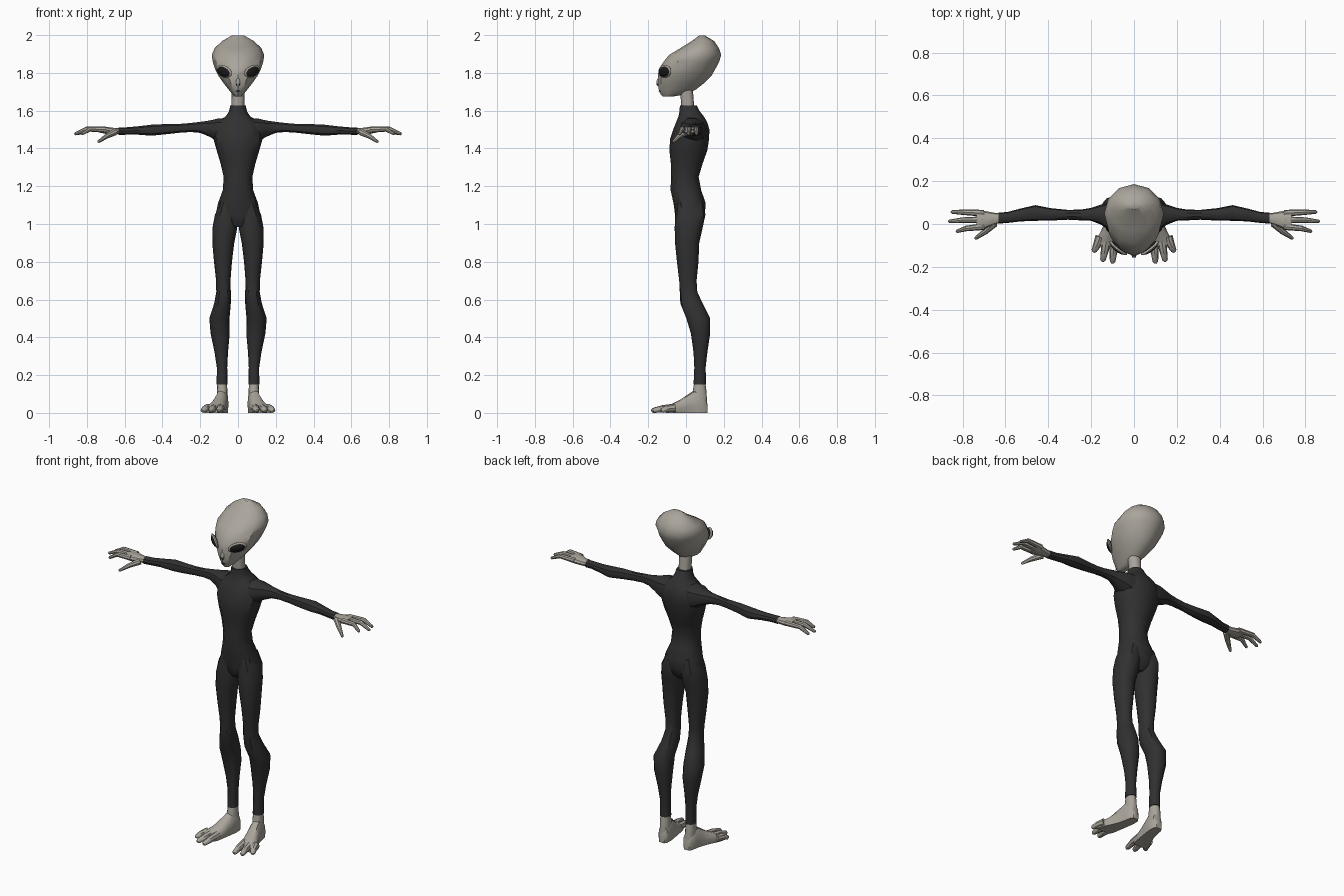
import bpy, bmesh, math
from mathutils import Vector, Matrix

cube = bpy.data.objects.get("Cube")
if cube:
    bpy.data.objects.remove(cube, do_unlink=True)


def material(name, colour):
    m = bpy.data.materials.new(name)
    m.use_nodes = True
    m.diffuse_color = (*colour, 1)
    bsdf = next(n for n in m.node_tree.nodes if n.type == 'BSDF_PRINCIPLED')
    bsdf.inputs["Base Color"].default_value = (*colour, 1)
    bsdf.inputs["Roughness"].default_value = 0.7
    return m


SKIN = material("grey_skin", (0.40, 0.375, 0.33))
SUIT = material("dark_suit", (0.03, 0.03, 0.031))
EYE = material("black_eye", (0.012, 0.011, 0.011))
made = []


def finish(bm, name, mat):
    bmesh.ops.recalc_face_normals(bm, faces=bm.faces)
    mesh = bpy.data.meshes.new(name)
    bm.to_mesh(mesh)
    bm.free()
    mesh.materials.append(mat)
    obj = bpy.data.objects.new(name, mesh)
    bpy.context.collection.objects.link(obj)
    made.append(obj)
    return obj


def ring(centre, u, v, n=12, power=0.9):
    """Rounded cross-section around a centre, spanned by two half axes."""
    pts = []
    for i in range(n):
        a = math.tau * i / n
        c, s = math.cos(a), math.sin(a)
        c = math.copysign(abs(c) ** power, c)
        s = math.copysign(abs(s) ** power, s)
        pts.append(Vector(centre) + Vector(u) * c + Vector(v) * s)
    return pts


def loft(name, rings, mat, side=1):
    """Skin a row of cross-sections and cap both ends."""
    bm = bmesh.new()
    rows = [[bm.verts.new((p.x * side, p.y, p.z)) for p in r] for r in rings]
    n = len(rows[0])
    for a, b in zip(rows, rows[1:]):
        for i in range(n):
            j = (i + 1) % n
            bm.faces.new((a[i], a[j], b[j], b[i]))
    bm.faces.new(rows[0])
    bm.faces.new(rows[-1])
    return finish(bm, name, mat)


def level(z, x0, x1, y0, y1, power=0.9):
    return ring(((x0 + x1) / 2, (y0 + y1) / 2, z),
                ((x1 - x0) / 2, 0, 0), (0, (y1 - y0) / 2, 0), power=power)


def station(x, y0, y1, z0, z1):
    return ring((x, (y0 + y1) / 2, (z0 + z1) / 2),
                (0, (y1 - y0) / 2, 0), (0, 0, (z1 - z0) / 2), n=10)


def digit(name, path, radii, side):
    """Tapering finger or toe along a path."""
    pts = [Vector(p) for p in path]
    pts.append(pts[-1] + (pts[-1] - pts[-2]).normalized() * radii[-1] * 0.6)
    radii = list(radii) + [radii[-1] * 0.45]
    rings = []
    for i, p in enumerate(pts):
        d = (pts[min(i + 1, len(pts) - 1)] - pts[max(i - 1, 0)]).normalized()
        u = d.cross(Vector((0, 0, 1))).normalized()
        rings.append(ring(p, u * radii[i], u.cross(d) * radii[i], n=8, power=1))
    loft(name, rings, SKIN, side)


def blob(name, centre, axes, mat):
    """Ellipsoid spanned by three half axes."""
    bm = bmesh.new()
    bmesh.ops.create_uvsphere(bm, u_segments=16, v_segments=8, radius=1)
    m = Matrix([Vector(a) for a in axes]).transposed().to_4x4()
    bmesh.ops.transform(bm, matrix=Matrix.Translation(centre) @ m, verts=bm.verts)
    finish(bm, name, mat)


# Head: z, half width, front, back
head = [(1.675, .016, -.122, -.07), (1.685, .028, -.134, -.01),
        (1.71, .048, -.144, .05), (1.745, .076, -.15, .095),
        (1.785, .104, -.149, .135), (1.82, .121, -.144, .155),
        (1.86, .134, -.118, .176), (1.895, .139, -.09, .186),
        (1.93, .124, -.032, .175), (1.968, .085, .03, .15), (1.998, .032, .07, .1)]
loft("head", [level(z, -w, w, a, b, 1) for z, w, a, b in head], SKIN)

# Neck
loft("neck", [level(1.57, -.036, .036, -.022, .05), level(1.64, -.034, .034, -.026, .042),
              level(1.73, -.036, .036, -.033, .035)], SKIN)

# Nose, nostrils and mouth
blob("nose", (0, -.146, 1.75), ((.011, 0, 0), (0, .01, 0), (0, 0, .022)), SKIN)
blob("mouth", (0, -.14, 1.703), ((.014, 0, 0), (0, .005, 0), (0, 0, .003)), EYE)
for s in (1, -1):
    blob("nostril", (s * .007, -.152, 1.738), ((.003, 0, 0), (0, .004, 0), (0, 0, .004)), EYE)

# Torso with collar: z, half width, front, back
torso = [(.985, .05, -.035, .06), (1.01, .095, -.05, .085), (1.05, .118, -.058, .1),
         (1.11, .106, -.066, .104), (1.18, .08, -.082, .08), (1.25, .076, -.079, .067),
         (1.32, .092, -.08, .088), (1.39, .113, -.088, .113), (1.45, .13, -.084, .122),
         (1.5, .132, -.068, .124), (1.54, .11, -.052, .112), (1.57, .065, -.04, .094),
         (1.595, .048, -.035, .074), (1.628, .041, -.032, .056)]
loft("torso", [level(z, -w, w, a, b) for z, w, a, b in torso], SUIT)

# Legs: z, inner, outer, front, back
leg = [(1.12, .02, .09, -.05, .09), (1.05, .008, .122, -.057, .103),
       (.98, .004, .135, -.06, .088), (.9, .02, .136, -.058, .07),
       (.8, .032, .127, -.048, .066), (.7, .04, .116, -.036, .056),
       (.64, .038, .115, -.033, .06), (.58, .038, .126, -.03, .088),
       (.5, .045, .152, .002, .128), (.42, .044, .145, .026, .128),
       (.32, .053, .124, .04, .113), (.24, .057, .112, .044, .104), (.15, .055, .113, .04, .106)]

# Arms: x, front, back, bottom, top
arm = [(.06, -.04, .11, 1.42, 1.565), (.11, -.035, .105, 1.435, 1.56),
       (.15, -.005, .092, 1.46, 1.55), (.2, .015, .075, 1.481, 1.542),
       (.25, .017, .067, 1.486, 1.536), (.31, .02, .066, 1.482, 1.531),
       (.39, .016, .074, 1.473, 1.53), (.46, .015, .088, 1.466, 1.527),
       (.53, .012, .072, 1.472, 1.518), (.59, .005, .056, 1.472, 1.513),
       (.632, .002, .053, 1.47, 1.512)]

# Palms: x, front, back, bottom, top
palm = [(.62, .007, .048, 1.475, 1.508), (.66, -.006, .054, 1.474, 1.51),
        (.7, -.024, .062, 1.476, 1.516), (.735, -.028, .066, 1.484, 1.515)]

# Feet: y, centre x, half width, instep height
foot = [(.114, .082, .018, .045), (.1, .082, .03, .1), (.06, .085, .035, .13),
        (.02, .093, .037, .105), (-.03, .108, .045, .07), (-.08, .124, .054, .046),
        (-.105, .132, .05, .032)]


def sole_ring(y, x, w, h):
    pts = ring((x, y, h * .35), (w, 0, 0), (0, 0, h * .65))
    for p in pts:
        p.z = max(p.z, 0)
    return pts


for s, label in ((1, "left_"), (-1, "right_")):
    loft(label + "leg", [level(*r) for r in leg], SUIT, s)
    loft(label + "arm", [station(*r) for r in arm], SUIT, s)
    loft(label + "palm", [station(*r) for r in palm], SKIN, s)

    # Three fingers fanning out and a lower thumb
    for k, (y, tip_x, tip_y) in enumerate([(.05, .85, .056), (.02, .862, .012), (-.012, .826, -.034)]):
        mid = (.7 + tip_x) / 2 + .02
        digit(f"{label}finger_{k + 1}",
              [(.7, y, 1.499), (mid, (y + tip_y) / 2 + .002, 1.503), (tip_x, tip_y, 1.477)],
              (.016, .013, .008), s)
    digit(label + "thumb", [(.65, .004, 1.487), (.695, -.036, 1.466), (.738, -.066, 1.436)],
          (.018, .014, .008), s)

    # Ankle, foot and three splayed toes
    loft(label + "ankle", [level(.17, .06, .108, .046, .1), level(.12, .056, .112, .036, .108),
                           level(.05, .054, .112, .03, .112)], SKIN, s)
    loft(label + "foot", [sole_ring(*r) for r in foot], SKIN, s)
    for k, (x, tip_x, tip_y) in enumerate([(.09, .1, -.176), (.126, .145, -.168), (.158, .186, -.125)]):
        digit(f"{label}toe_{k + 1}",
              [(x, -.06, .026), ((x + tip_x) / 2, (tip_y - .07) / 2, .022), (tip_x, tip_y, .013)],
              (.023, .019, .013), s)

    # Slanted almond eyes set in raised lids
    normal = Vector((.62, -.72, -.25)).normalized()
    along = Vector((.8, .58, .25))
    along = (along - normal * along.dot(normal)).normalized()
    up = normal.cross(along)
    mirror = Vector((s, 1, 1))
    for part, grow, depth, mat in (("eyelid", 1.16, .011, SKIN), ("eye", 1, .018, EYE)):
        axes = [a * k * mirror for a, k in ((along, .046 * grow), (up, .029 * grow), (normal, depth))]
        blob(label + part, Vector((.074, -.112, 1.808)) * mirror, axes, mat)

# Smooth shading with crisp creases
bpy.ops.object.select_all(action='DESELECT')
for obj in made:
    obj.select_set(True)
bpy.context.view_layer.objects.active = made[0]
bpy.ops.object.shade_smooth_by_angle(angle=math.radians(35))
